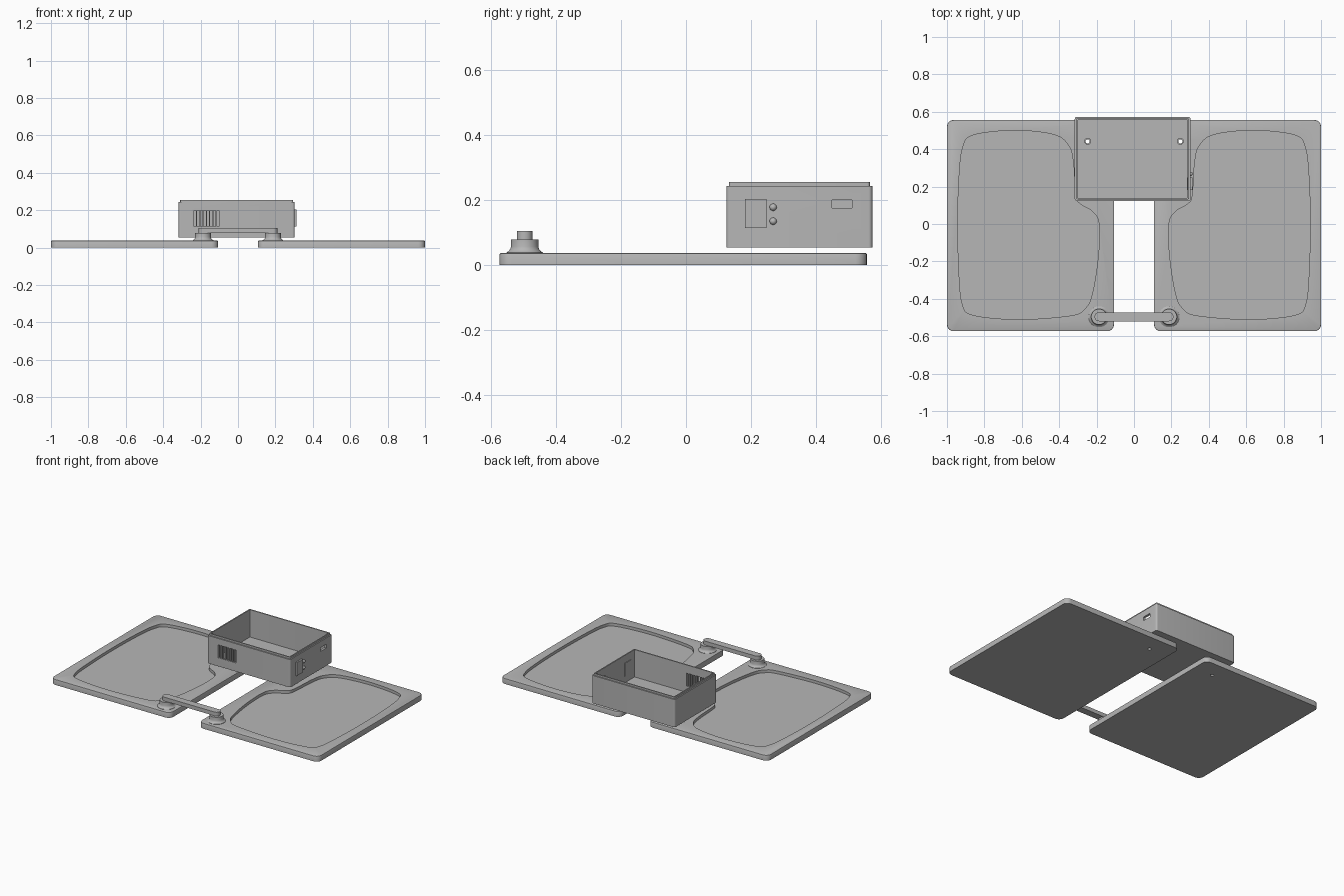
import bpy, bmesh, math
from mathutils import Vector

cube = bpy.data.objects.get("Cube")
if cube:
    bpy.data.objects.remove(cube, do_unlink=True)

grey = bpy.data.materials.new("plain grey")
grey.use_nodes = True
GREY = (0.47, 0.47, 0.47, 1)
grey.diffuse_color = GREY
grey.node_tree.nodes["Principled BSDF"].inputs["Base Color"].default_value = GREY


def finish(name, bm):
    bmesh.ops.recalc_face_normals(bm, faces=bm.faces)
    mesh = bpy.data.meshes.new(name)
    bm.to_mesh(mesh)
    bm.free()
    mesh.materials.append(grey)
    obj = bpy.data.objects.new(name, mesh)
    bpy.context.collection.objects.link(obj)
    return obj


def prism(name, outline, z0, z1, bevel=0.0):
    """Extrude a flat outline upwards, optionally softening the top rim."""
    bm = bmesh.new()
    face = bm.faces.new([bm.verts.new((x, y, z0)) for x, y in outline])
    new = bmesh.ops.extrude_face_region(bm, geom=[face])["geom"]
    top = [v for v in new if isinstance(v, bmesh.types.BMVert)]
    bmesh.ops.translate(bm, verts=top, vec=(0, 0, z1 - z0))
    if bevel:
        rim = [e for e in bm.edges if all(v in top for v in e.verts)]
        bmesh.ops.bevel(bm, geom=rim, offset=bevel, segments=2, profile=0.5,
                        affect='EDGES')
    return finish(name, bm)


def rounded(x0, x1, y0, y1, r, steps=6):
    pts = []
    corners = ((x1 - r, y1 - r), (x0 + r, y1 - r), (x0 + r, y0 + r), (x1 - r, y0 + r))
    for i, (cx, cy) in enumerate(corners):
        for k in range(steps + 1):
            a = math.pi / 2 * (i + k / steps)
            pts.append((cx + r * math.cos(a), cy + r * math.sin(a)))
    return pts


def block(name, x0, x1, y0, y1, z0, z1):
    return prism(name, [(x0, y0), (x1, y0), (x1, y1), (x0, y1)], z0, z1)


def lathe(name, profile, x, y, steps=40):
    bm = bmesh.new()
    rings = []
    for r, z in profile:
        rings.append([bm.verts.new((x + r * math.cos(2 * math.pi * i / steps),
                                    y + r * math.sin(2 * math.pi * i / steps), z))
                      for i in range(steps)])
    for a, b in zip(rings, rings[1:]):
        for i in range(steps):
            j = (i + 1) % steps
            bm.faces.new((a[i], a[j], b[j], b[i]))
    bm.faces.new(rings[0])
    bm.faces.new(rings[-1])
    return finish(name, bm)


def smooth_loop(points, steps=6):
    """Closed smooth curve through the points."""
    pts = [Vector(p) for p in points]
    n, out = len(pts), []
    for i in range(n):
        a, b, c, d = (pts[(i + k - 1) % n] for k in range(4))
        for s in range(steps):
            t = s / steps
            out.append(tuple(0.5 * (2 * b + (c - a) * t + (2 * a - 5 * b + 4 * c - d) * t ** 2
                                    + (3 * b - a - 3 * c + d) * t ** 3)))
    return out


def cut(target, cutter):
    mod = target.modifiers.new("cut", 'BOOLEAN')
    mod.operation, mod.solver, mod.object = 'DIFFERENCE', 'EXACT', cutter
    bpy.context.view_layer.objects.active = target
    bpy.ops.object.modifier_apply(modifier=mod.name)
    bpy.data.objects.remove(cutter, do_unlink=True)


def hole(r, x, y):
    return lathe("hole_cutter", [(r, -0.05), (r, 0.12)], x, y, 24)


parts = []
SCREW_X, SCREW_Y = 0.248, 0.442
KNOB_X, KNOB_Y = 0.187, -0.496

# Mirrored trays with a shaped shallow recess
recess = smooth_loop([
    (0.942, 0.0), (0.935, 0.25), (0.915, 0.41), (0.86, 0.475), (0.64, 0.50),
    (0.43, 0.478), (0.35, 0.42), (0.325, 0.33), (0.312, 0.15), (0.285, 0.105),
    (0.22, 0.065), (0.187, 0.0), (0.192, -0.18), (0.225, -0.38), (0.265, -0.455),
    (0.34, -0.49), (0.62, -0.51), (0.86, -0.487), (0.917, -0.43), (0.935, -0.27)])
for side, label in ((1, "left"), (-1, "right")):
    edge = [(side * x, y) for x, y in rounded(0.107, 1.0, -0.573, 0.556, 0.036)]
    tray = prism(label + "_tray", edge, 0, 0.037, 0.004)
    cut(tray, prism("recess_cutter", [(side * x, y) for x, y in recess], 0.018, 0.06))
    cut(tray, hole(0.011, side * SCREW_X, SCREW_Y))
    parts.append(tray)

    # Flared post carrying the link bar
    parts.append(lathe(label + "_post", [
        (0.056, 0.034), (0.056, 0.039), (0.049, 0.043), (0.044, 0.05),
        (0.042, 0.057), (0.042, 0.079)], side * KNOB_X, KNOB_Y))

# Link bar with round ends
R = 0.024
parts.append(prism("link_bar", rounded(-KNOB_X - R, KNOB_X + R, KNOB_Y - R, KNOB_Y + R,
                                       R - 0.0005, 10), 0.079, 0.105))

# Open box: body, raised rim, cavity
X0, X1, Y0, Y1 = -0.317, 0.303, 0.124, 0.573


def box_outline(inset, r):
    return rounded(X0 + inset, X1 - inset, Y0 + inset, Y1 - inset, r)


body = prism("box_body", box_outline(0, 0.012), 0.055, 0.243)
rim = prism("box_rim", box_outline(0.008, 0.008), 0.243, 0.255)
for part in (body, rim):
    cut(part, prism("cavity_cutter", box_outline(0.016, 0.004), 0.07, 0.3))
    parts.append(part)

# Screw holes in the box floor
for sx in (-SCREW_X, SCREW_X):
    cut(body, hole(0.016, sx, SCREW_Y))

# Row of vent slots in the front wall
for i in range(8):
    x = -0.236 + i * 0.0175
    cut(body, block("vent_cutter", x, x + 0.0115, Y0 - 0.02, Y0 + 0.03, 0.112, 0.2))

# Socket opening in the side wall
cut(body, block("socket_cutter", X1 - 0.04, X1 + 0.02, 0.449, 0.511, 0.175, 0.2))

# Side switch and two indicator lamps
parts.append(block("side_switch", X1 - 0.02, X1 + 0.01, 0.182, 0.248, 0.114, 0.203))
for i, z in enumerate((0.135, 0.178)):
    bm = bmesh.new()
    bmesh.ops.create_uvsphere(bm, u_segments=20, v_segments=12, radius=0.011)
    bmesh.ops.translate(bm, verts=bm.verts, vec=(X1, 0.268, z))
    parts.append(finish("indicator_lamp_%d" % (i + 1), bm))

# Smooth curved walls, keep real edges sharp
bpy.ops.object.select_all(action='DESELECT')
for obj in parts:
    obj.select_set(True)
bpy.context.view_layer.objects.active = parts[0]
bpy.ops.object.shade_smooth_by_angle(angle=math.radians(30))
